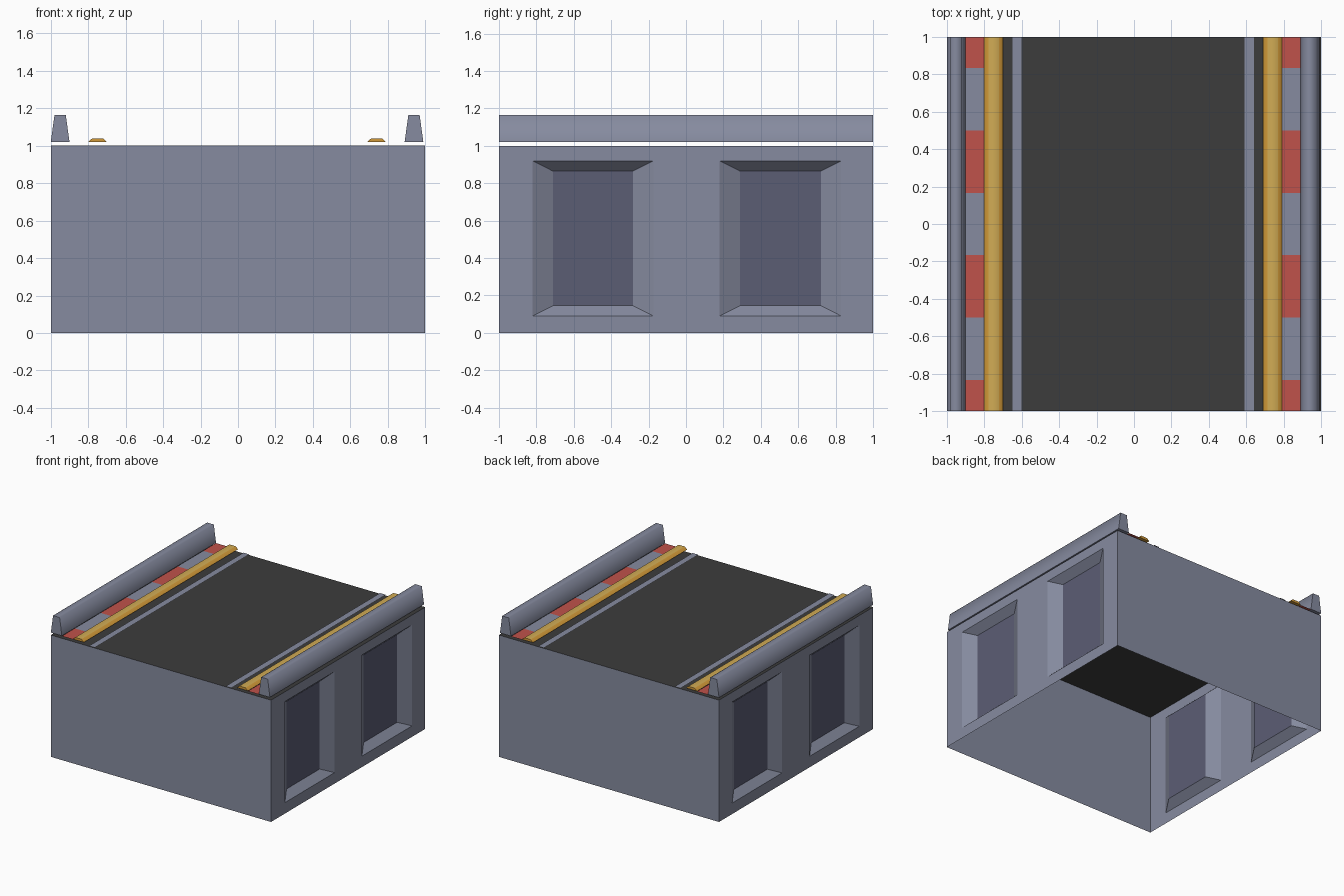
import bpy, bmesh, math

if "Cube" in bpy.data.objects:
    bpy.data.objects.remove(bpy.data.objects["Cube"])


def mat(name, r, g, b):
    m = bpy.data.materials.new(name)
    m.diffuse_color = (r, g, b, 1)
    m.use_nodes = True
    m.node_tree.nodes["Principled BSDF"].inputs["Base Color"].default_value = m.diffuse_color
    return m


GREY = mat("concrete grey", 0.24, 0.26, 0.35)
PANEL = mat("dark panel", 0.105, 0.11, 0.175)
ROAD = mat("asphalt", 0.046, 0.046, 0.046)
RED = mat("tile red", 0.53, 0.085, 0.07)
GOLD = mat("rail gold", 0.64, 0.41, 0.09)
ORANGE = mat("rail orange", 0.64, 0.32, 0.04)


def make(name, faces, mats, smooth=None):
    """faces: list of (points, material index)"""
    bm = bmesh.new()
    for pts, mi in faces:
        f = bm.faces.new([bm.verts.new(p) for p in pts])
        f.material_index = mi
    bmesh.ops.remove_doubles(bm, verts=bm.verts, dist=1e-5)
    me = bpy.data.meshes.new(name)
    bm.to_mesh(me)
    bm.free()
    for m in mats:
        me.materials.append(m)
    ob = bpy.data.objects.new(name, me)
    bpy.context.collection.objects.link(ob)
    if smooth:
        me.shade_smooth()
        me.set_sharp_from_angle(angle=math.radians(smooth))
    return ob


def flat(x0, x1, y0, y1, z):
    return [(x0, y0, z), (x1, y0, z), (x1, y1, z), (x0, y1, z)]


def side_wall(s):
    """Side sheet with two recessed, bevelled panels."""
    P = lambda y, z, d=0: (s * (1 - d), y, z)
    ys = [-1, -0.82, -0.175, 0.18, 0.83, 1]
    zs = [0, 0.09, 0.92, 1]
    faces = []

    def add(pts, mi=0):
        faces.append((pts if s > 0 else pts[::-1], mi))

    for i in range(5):
        for j in range(3):
            a, b, c, d = ys[i], ys[i + 1], zs[j], zs[j + 1]
            out = [P(a, c), P(b, c), P(b, d), P(a, d)]
            if j == 1 and i in (1, 3):
                a, b, c, d = a + 0.108, b - 0.108, c + 0.055, d - 0.055
                inn = [P(a, c, .06), P(b, c, .06), P(b, d, .06), P(a, d, .06)]
                add(inn, 1)
                for k in range(4):
                    n = (k + 1) % 4
                    add([out[k], out[n], inn[n], inn[k]])
            else:
                add(out)
    return faces


# Base walls, open underneath
make("right_wall", side_wall(1), [GREY, PANEL])
make("left_wall", side_wall(-1), [GREY, PANEL])
make("front_wall", [([(-1, -1, 0), (1, -1, 0), (1, -1, 1), (-1, -1, 1)], 0)], [GREY])
make("back_wall", [([(1, 1, 0), (-1, 1, 0), (-1, 1, 1), (1, 1, 1)], 0)], [GREY])

# Road surface across the whole top
make("road", [(flat(-1, 1, -1, 1, 1.0), 0)], [ROAD])


def bar(name, prof, mats, top_mat, side, smooth):
    """Extrude a four-point trapezoid section along y."""
    X = lambda x: x if side < 0 else -x - 0.01
    pr = [(X(x), z) for x, z in prof]
    if side > 0:
        pr = pr[::-1]
    front = [(x, -1, z) for x, z in pr]
    back = [(x, 1, z) for x, z in pr]
    faces = [(front, 0), (back[::-1], 0)]
    zmax = max(z for _, z in pr)
    for i in range(4):
        j = (i + 1) % 4
        is_top = pr[i][1] == zmax and pr[j][1] == zmax
        faces.append(([front[j], front[i], back[i], back[j]],
                      top_mat if is_top else 0))
    make(name, faces, mats, smooth)


for side, label in ((-1, "left"), (1, "right")):
    # Parapet and kerb rail
    bar(label + "_parapet",
        [(-1, 1.02), (-0.9, 1.02), (-0.92, 1.165), (-0.98, 1.165)],
        [GREY], 0, side, 84)
    bar(label + "_kerb_rail",
        [(-0.8, 1.02), (-0.7, 1.02), (-0.722, 1.04), (-0.778, 1.04)],
        [ORANGE, GOLD], 1, side, 60)

    # Alternating red and grey walkway tiles
    off = 0 if side < 0 else -0.01
    span = lambda a, b: sorted((side * a + off, side * b + off))
    x0, x1 = span(0.9, 0.8)
    ys = [-1] + [(-5 + 2 * k) / 6 for k in range(6)] + [1]
    make(label + "_walkway_tiles",
         [(flat(x0, x1, ys[k], ys[k + 1], 1.018), k % 2) for k in range(7)],
         [RED, GREY])

    # Lane edge stripe
    x0, x1 = span(0.65, 0.6)
    make(label + "_edge_stripe", [(flat(x0, x1, -1, 1, 1.006), 0)], [GREY])
